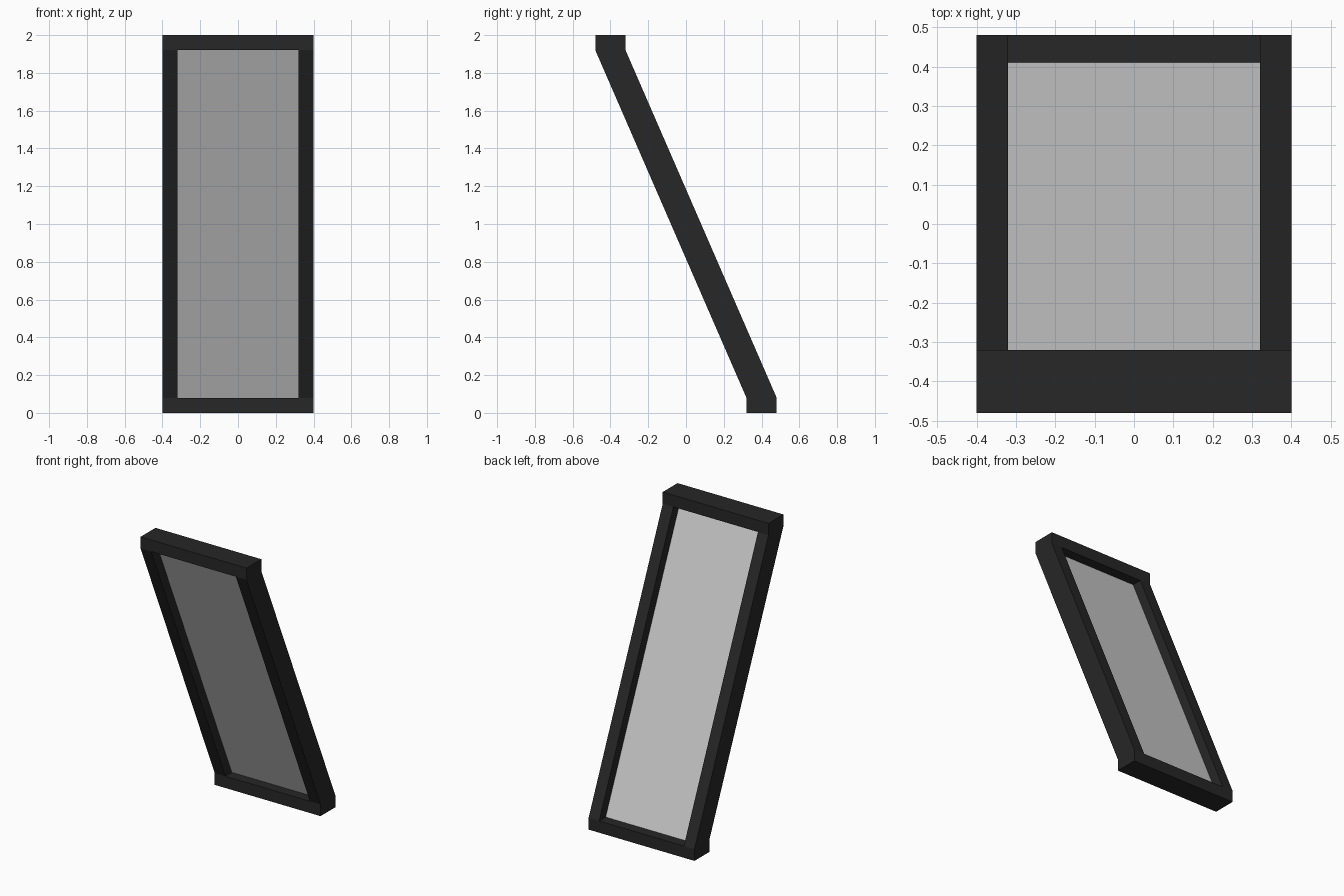
import bpy

if "Cube" in bpy.data.objects:
    bpy.data.objects.remove(bpy.data.objects["Cube"])

H, BAR = 2.0, 0.08          # total height, bar thickness
X_OUT, X_IN = 0.40, 0.32    # outer and inner half widths
LEAN = 0.40                 # bar centre offset in y

dark = bpy.data.materials.new("dark_frame")
dark.diffuse_color = (0.02, 0.02, 0.02, 1)
dark.use_nodes = True
dark.node_tree.nodes["Principled BSDF"].inputs["Base Color"].default_value = dark.diffuse_color


def sheared_box(name, x0, x1, z0, z1, y_low, y_high, half_y, mat=None):
    """Box whose bottom is centred on y_low and whose top is centred on y_high."""
    bpy.ops.mesh.primitive_cube_add(size=2)
    ob = bpy.context.object
    ob.name = name
    for v in ob.data.vertices:
        up = v.co.z > 0
        v.co.x = x1 if v.co.x > 0 else x0
        v.co.y = (y_high if up else y_low) + half_y * v.co.y
        v.co.z = z1 if up else z0
    if mat:
        ob.data.materials.append(mat)
    return ob


# Upright end bars
sheared_box("bottom_bar", -X_OUT, X_OUT, 0, BAR, LEAN, LEAN, 0.08, dark)
sheared_box("top_bar", -X_OUT, X_OUT, H - BAR, H, -LEAN, -LEAN, 0.08, dark)

# Leaning side rails
for name, x0, x1 in (("left_rail", -X_OUT, -X_IN), ("right_rail", X_IN, X_OUT)):
    sheared_box(name, x0, x1, BAR, H - BAR, LEAN, -LEAN, 0.08, dark)

# Thin panel set in the middle of the frame
sheared_box("panel", -X_IN, X_IN, BAR, H - BAR, LEAN, -LEAN, 0.01)
